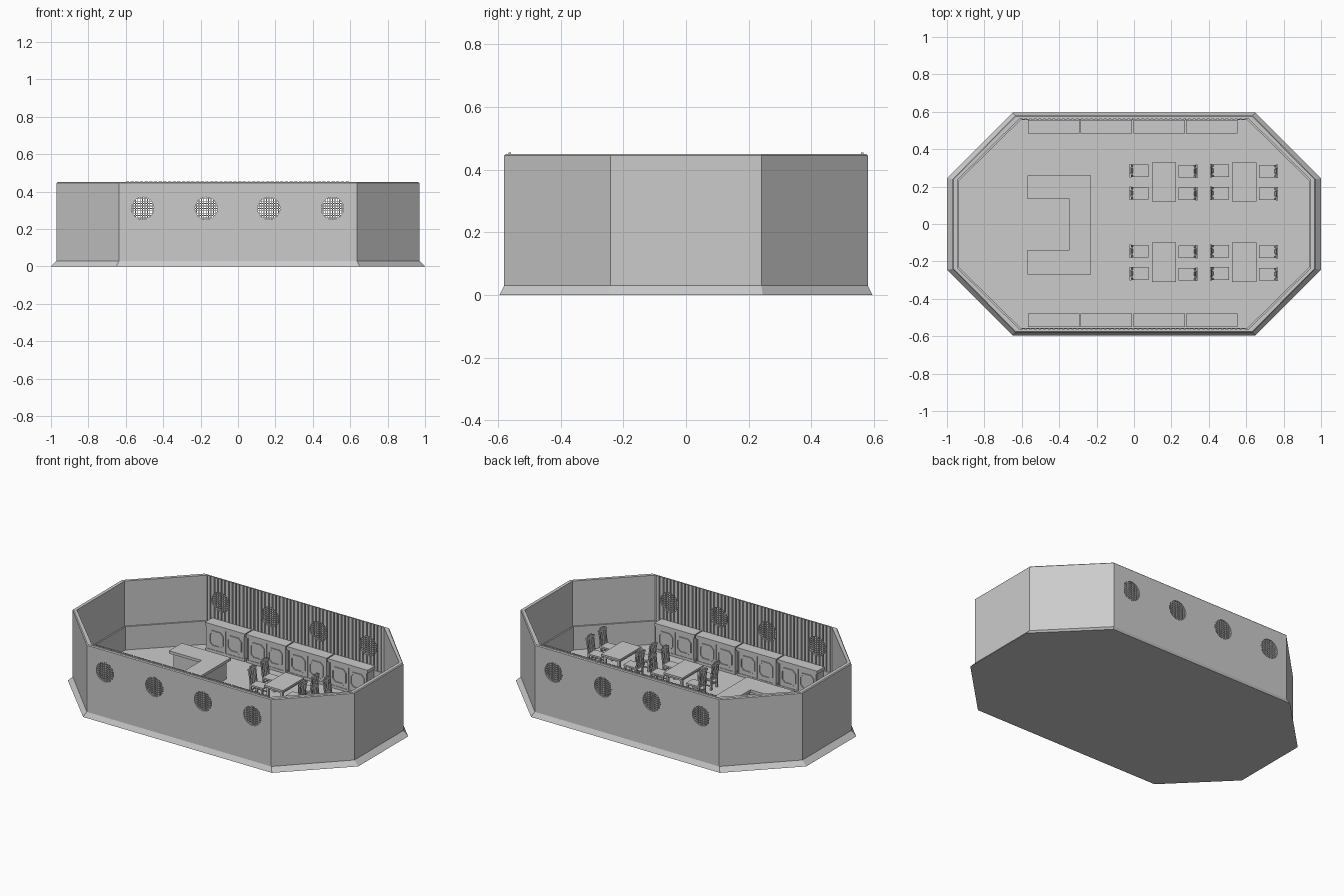
import bpy, bmesh
from math import pi, radians
from mathutils import Matrix, Vector

if "Cube" in bpy.data.objects:
    bpy.data.objects.remove(bpy.data.objects["Cube"])


def add_box(bm, x0, x1, y0, y1, z0, z1):
    m = Matrix.Translation(((x0 + x1) / 2, (y0 + y1) / 2, (z0 + z1) / 2))
    m = m @ Matrix.Diagonal((x1 - x0, y1 - y0, z1 - z0, 1))
    return bmesh.ops.create_cube(bm, size=1, matrix=m)['verts']


def add_prism(bm, pts, z0, z1):
    lo = [bm.verts.new((x, y, z0)) for x, y in pts]
    hi = [bm.verts.new((x, y, z1)) for x, y in pts]
    bm.faces.new(lo)
    bm.faces.new(hi)
    bridge(bm, lo, hi)


def bridge(bm, a, b):
    n = len(a)
    for i in range(n):
        bm.faces.new((a[i], a[(i + 1) % n], b[(i + 1) % n], b[i]))


def to_mesh(bm, name):
    bmesh.ops.recalc_face_normals(bm, faces=bm.faces[:])
    me = bpy.data.meshes.new(name)
    bm.to_mesh(me)
    bm.free()
    return me


def place(me, name, loc=(0, 0, 0), rot=0):
    ob = bpy.data.objects.new(name, me)
    ob.location = loc
    ob.rotation_euler = (0, 0, rot)
    bpy.context.collection.objects.link(ob)
    return ob


FLOOR = 0.025
WINDOWS = (-0.51, -0.17, 0.165, 0.505)
WIN_Z, WIN_R = 0.31, 0.06

# Octagonal shell: skirt, wall, rim, wainscot ledge and floor in one solid
rings = [(1.0, .595, .65, .245, 0), (.97, .58, .635, .24, .03),
         (.97, .58, .635, .24, .445), (.965, .575, .632, .239, .45),
         (.945, .565, .61, .235, .45), (.945, .565, .61, .235, .17),
         (.937, .557, .605, .23, .17), (.937, .557, .605, .23, FLOOR)]
bm = bmesh.new()
loops = []
for ax, ay, cx, cy, z in rings:
    pts = [(cx, -ay), (ax, -cy), (ax, cy), (cx, ay),
           (-cx, ay), (-ax, cy), (-ax, -cy), (-cx, -ay)]
    loops.append([bm.verts.new((x, y, z)) for x, y in pts])
for a, b in zip(loops, loops[1:]):
    bridge(bm, a, b)
bm.faces.new(loops[0])
bm.faces.new(loops[-1])
shell = place(to_mesh(bm, "wall_shell"), "wall_shell")

# Vertical boards lining both long walls
bm = bmesh.new()
for side in (-1, 1):
    ya, yb = sorted((side * .5575, side * .5655))
    for i in range(48):
        x = -0.6 + i * 0.025
        add_box(bm, x, x + .018, ya, yb, .172, .455)
boards = place(to_mesh(bm, "wall_boards"), "wall_boards")

# Round window openings cut through walls and boards
bm = bmesh.new()
for x in WINDOWS:
    m = Matrix.Translation((x, 0, WIN_Z)) @ Matrix.Rotation(pi / 2, 4, 'X')
    bmesh.ops.create_cone(bm, cap_ends=True, segments=24, radius1=WIN_R,
                          radius2=WIN_R, depth=1.4, matrix=m)
cutter = place(to_mesh(bm, "window_cutter"), "window_cutter")
cutter.hide_render = True
cutter.hide_viewport = True
for ob in (shell, boards):
    mod = ob.modifiers.new("windows", 'BOOLEAN')
    mod.object = cutter
    mod.operation = 'DIFFERENCE'
    mod.solver = 'EXACT'

# Window lattice
bm = bmesh.new()
t = 0.0022
for i in range(-4, 5):
    d = i * 0.0128
    h = (WIN_R ** 2 - d * d) ** .5
    add_box(bm, d - t, d + t, -.005, .005, -h, h)
    add_box(bm, -h, h, -.004, .004, d - t, d + t)
lattice = to_mesh(bm, "window_lattice")
for x in WINDOWS:
    for y in (-.57, .57):
        place(lattice, "window_lattice", (x, y, WIN_Z))


# U-shaped counter: overhanging top on a recessed body
def u_shape(d):
    return [(-.57 + d, .26 - d), (-.23 - d, .26 - d), (-.23 - d, -.27 + d),
            (-.57 + d, -.27 + d), (-.57 + d, -.14 - d), (-.345 + d, -.14 - d),
            (-.345 + d, .135 + d), (-.57 + d, .135 + d)]


for name, d, z0, z1 in (("counter_body", .018, FLOOR, .138), ("counter_top", 0, .138, .155)):
    bm = bmesh.new()
    add_prism(bm, u_shape(d), z0, z1)
    place(to_mesh(bm, name), name)


# Cabinet with two framed panels on its front (-y)
def frame_outline(w, h, c):
    return [(-w + c, -h), (w - c, -h), (w, -h + c), (w, h - c),
            (w - c, h), (-w + c, h), (-w, h - c), (-w, -h + c)]


bm = bmesh.new()
add_box(bm, -.132, .132, -.03, .035, 0, .155)
add_box(bm, -.1375, .1375, -.036, .036, .155, .175)
add_box(bm, -.135, .135, -.033, .035, 0, .016)
for x in (-.13, -.004, .122):
    add_box(bm, x, x + .008, -.034, -.029, .016, .155)
for cx in (-.063, .063):
    rows = []
    for w, h, c, y in ((.05, .05, .02, -.029), (.05, .05, .02, -.036),
                       (.04, .04, .017, -.036), (.04, .04, .017, -.029)):
        rows.append([bm.verts.new((cx + a, y, .085 + b)) for a, b in frame_outline(w, h, c)])
    for i in range(4):
        bridge(bm, rows[i], rows[(i + 1) % 4])
cabinet = to_mesh(bm, "cabinet")
for i in range(4):
    x = -.43 + i * .282
    place(cabinet, "cabinet", (x, .52, FLOOR))
    place(cabinet, "cabinet", (x, -.515, FLOOR), pi)

# Table: top slab, apron and four legs
bm = bmesh.new()
add_box(bm, -.065, .065, -.105, .105, .088, .1)
add_box(bm, -.052, .052, -.09, .09, .072, .088)
for sx in (-1, 1):
    for sy in (-1, 1):
        x, y = sx * .048, sy * .086
        add_box(bm, x - .007, x + .007, y - .007, y + .007, 0, .088)
table = to_mesh(bm, "table")

# Chair facing +x: legs, seat, stretchers, raked back with splat and crest
bm = bmesh.new()
add_box(bm, -.04, .05, -.034, .034, .06, .07)
for y in (-.028, .028):
    for x in (-.035, .043):
        add_box(bm, x - .005, x + .005, y - .005, y + .005, 0, .06)
    add_box(bm, -.035, .043, y - .003, y + .003, .02, .026)
add_box(bm, -.038, -.032, -.028, .028, .03, .036)
back = []
for y in (-.028, .028):
    back += add_box(bm, -.04, -.032, y - .005, y + .005, .07, .165)
back += add_box(bm, -.038, -.034, -.011, .011, .07, .16)
back += add_box(bm, -.039, -.033, -.028, .028, .085, .093)
back += add_box(bm, -.041, -.031, -.036, .036, .15, .164)
back += add_box(bm, -.04, -.032, -.018, .018, .164, .175)
bmesh.ops.rotate(bm, verts=back, cent=Vector((-.036, 0, .07)),
                 matrix=Matrix.Rotation(radians(-7), 3, 'Y'))
chair = to_mesh(bm, "chair")

# Four dining sets
for tx in (.16, .59):
    for ty in (.225, -.205):
        place(table, "table", (tx, ty, FLOOR))
        for dy in (-.06, .06):
            place(chair, "chair", (tx - .132, ty + dy, FLOOR))
            place(chair, "chair", (tx + .128, ty + dy - .003, FLOOR), pi)
